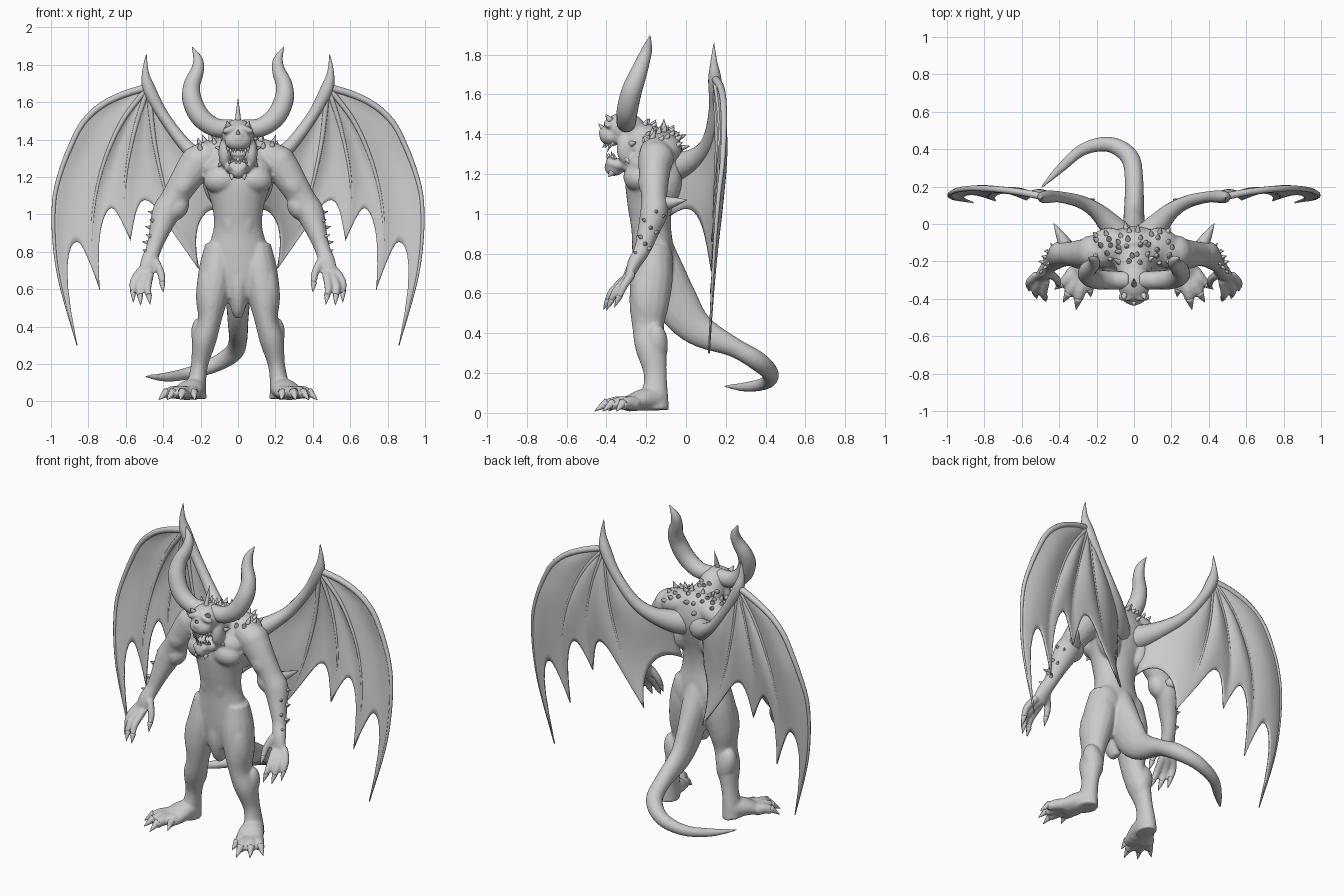
import bpy, bmesh, math, random
from mathutils import Vector, Matrix
from mathutils.bvhtree import BVHTree

random.seed(4)
SIDES = (1, -1)


def spline(pts, n=5):
    """Catmull-Rom through points of any dimension."""
    out = []
    for i in range(len(pts) - 1):
        a, b, c, d = (pts[max(0, min(len(pts) - 1, i + k))] for k in (-1, 0, 1, 2))
        for j in range(n):
            t = j / n
            out.append([0.5 * (2*q + (r-p)*t + (2*p-5*q+4*r-s)*t*t + (3*q-p-3*r+s)*t**3)
                        for p, q, r, s in zip(a, b, c, d)])
    return out + [list(pts[-1])]


def tube(bm, pts, side=1, seg=16, n=5):
    """Closed tube through (x, y, z, rx[, ry]) points; side=-1 mirrors the path."""
    pts = spline([(p[0]*side, *p[1:4], p[4] if len(p) > 4 else p[3]) for p in pts], n)
    loc = [Vector(p[:3]) for p in pts]
    u = Vector((1, 0, 0))
    rings = []
    for i, p in enumerate(pts):
        t = (loc[min(i+1, len(loc)-1)] - loc[max(i-1, 0)]).normalized()
        u = u - t * u.dot(t)
        if u.length < 0.05:
            u = t.orthogonal()
        u.normalize()
        v = t.cross(u)
        rings.append([bm.verts.new(loc[i] + u*math.cos(a)*max(p[3], .001) + v*math.sin(a)*max(p[4], .001))
                      for a in (2*math.pi*k/seg for k in range(seg))])
    for r, s in zip(rings, rings[1:]):
        for k in range(seg):
            bm.faces.new((r[k], r[(k+1) % seg], s[(k+1) % seg], s[k]))
    bm.faces.new(rings[0][::-1])
    bm.faces.new(rings[-1])


def ball(bm, c, r, side=1, tilt=0):
    m = (Matrix.Translation((c[0]*side, c[1], c[2])) @ Matrix.Rotation(tilt*side, 4, 'Y')
         @ Matrix.Diagonal((*r, 1)))
    bmesh.ops.create_uvsphere(bm, u_segments=20, v_segments=14, radius=1, matrix=m)


def spike(bm, base, tip, r, side=1):
    mid = [(a + b) / 2 for a, b in zip(base, tip)]
    tube(bm, [(*base, r), (*mid, r*.6), (*tip, .001)], side, 8, 2)


def finish(bm, name):
    me = bpy.data.meshes.new(name)
    bm.to_mesh(me)
    for p in me.polygons:
        p.use_smooth = True
    ob = bpy.data.objects.new(name, me)
    bpy.context.collection.objects.link(ob)
    return ob


body, claws, spikes, horns = (bmesh.new() for _ in range(4))

# Torso, neck, loin flap
tube(body, [(0, -.17, .55, .08, .08), (0, -.165, .68, .17, .1), (0, -.165, .8, .165, .105),
            (0, -.175, .93, .13, .1), (0, -.18, 1.05, .14, .115), (0, -.17, 1.17, .18, .135),
            (0, -.14, 1.28, .2, .13), (0, -.13, 1.36, .16, .1), (0, -.15, 1.41, .08, .05)], seg=28)
tube(body, [(0, -.12, 1.3, .12), (0, -.22, 1.36, .1), (0, -.3, 1.39, .08)])
tube(body, [(0, -.2, .8, .05), (0, -.2, .62, .055, .07), (0, -.18, .5, .04, .06), (0, -.17, .45, .02, .03)])
# Tail
tube(body, [(0, -.13, .88, .05), (0, -.1, .72, .075, .09), (0, -.045, .55, .065, .11), (0, .06, .42, .055, .085),
            (0, .24, .33, .05), (-.025, .36, .26, .05), (-.13, .425, .195, .042),
            (-.27, .4, .15, .033), (-.39, .3, .13, .025), (-.5, .19, .135, .006)])
# Head: skull, snout, open lower jaw
ball(body, (0, -.31, 1.43), (.09, .105, .08))
ball(body, (0, -.375, 1.39), (.072, .06, .05))
ball(body, (0, -.41, 1.41), (.03, .03, .025))
tube(body, [(0, -.25, 1.28, .07, .045), (0, -.33, 1.245, .068, .035), (0, -.4, 1.265, .045, .028)])
ball(body, (0, -.36, 1.23), (.045, .05, .04))

toes = [(.23, -.39), (.31, -.46), (.38, -.42), (.425, -.35)]
fingers = [((.52, -.27, .70), (.56, -.31, .64), (.56, -.36, .53)),
           ((.50, -.29, .68), (.528, -.35, .615), (.52, -.4, .515)),
           ((.47, -.30, .68), (.483, -.37, .61), (.47, -.415, .52)),
           ((.44, -.27, .75), (.41, -.30, .68), (.4, -.34, .585))]
for s in SIDES:
    # Face details
    ball(body, (.07, -.3, 1.33), (.035, .05, .08), s)
    ball(body, (.045, -.39, 1.455), (.045, .025, .018), s, .4)
    # Torso muscles
    ball(body, (.085, -.235, 1.185), (.1, .08, .075), s, .15)
    ball(body, (.06, -.22, 1.25), (.12, .075, .07), s, .15)
    ball(body, (.13, -.12, 1.33), (.12, .1, .075), s, .35)
    ball(body, (.12, -.09, 1.17), (.07, .07, .13), s, .2)
    ball(body, (.085, -.125, .76), (.09, .06, .12), s)
    ball(body, (.04, -.235, .98), (.05, .04, .13), s)
    # Arm
    tube(body, [(.14, -.15, 1.32, .08), (.22, -.155, 1.27, .092, .085), (.29, -.16, 1.17, .08, .075),
                (.345, -.16, 1.08, .072, .065), (.385, -.16, 1.01, .075, .07), (.42, -.19, .91, .055),
                (.45, -.22, .82, .042), (.475, -.26, .75, .045, .035), (.49, -.285, .685, .042, .022)], s)
    ball(body, (.225, -.15, 1.28), (.085, .09, .09), s, -.6)
    ball(body, (.29, -.185, 1.16), (.058, .055, .09), s, -.6)
    ball(body, (.325, -.165, 1.04), (.06, .06, .075), s, -.5)
    for f in fingers:
        tube(body, [(*f[0], .023), (*f[1], .021), (*[a*.4 + b*.6 for a, b in zip(f[1], f[2])], .016)], s, 10)
        spike(claws, [a*.55 + b*.45 for a, b in zip(f[1], f[2])], f[2], .017, s)
    # Leg and foot
    tube(body, [(.1, -.165, .84, .075, .08), (.115, -.17, .7, .095, .105), (.14, -.185, .55, .085, .1),
                (.152, -.19, .43, .062, .08), (.18, -.175, .33, .065, .08), (.205, -.155, .2, .046, .058),
                (.22, -.155, .1, .05, .065), (.225, -.155, .015, .058, .07)], s)
    ball(body, (.165, -.195, .6), (.058, .08, .16), s, -.1)
    ball(body, (.188, -.15, .34), (.06, .06, .11), s, .2)
    tube(body, [(.22, -.14, .07, .055, .06), (.25, -.22, .065, .075, .055), (.285, -.3, .04, .085, .035)], s)
    for x, y in toes:
        k = Vector((.26, -.22, .05)).lerp(Vector((x, y, .05)), .55)
        e = Vector((.26, -.22, .04)).lerp(Vector((x, y, .035)), .8)
        tube(body, [(.26 + (x-.3)*.5, -.25, .045, .035), (*k, .034), (*e, .024)], s, 10)
        spike(claws, k.lerp(e, .7) + Vector((0, 0, .012)), (x, y, .008), .024, s)
    # Curled horn
    tube(horns, [(.03, -.3, 1.46, .048), (.12, -.3, 1.465, .05), (.2, -.295, 1.52, .053), (.245, -.275, 1.61, .052),
                 (.247, -.245, 1.69, .045), (.217, -.215, 1.77, .035), (.215, -.195, 1.83, .025), (.245, -.18, 1.895, .002)], s)
    # Elbow and forearm spikes, cheek and brow spikes, teeth
    spike(spikes, (.36, -.12, 1.05), (.43, .005, 1.07), .04, s)
    for i in range(9):
        t = i / 8
        b = Vector((.40, -.16, 1.0)).lerp(Vector((.465, -.23, .79)), t)
        d = Vector((math.cos(i*2.1)*.4 + .6, math.sin(i*2.1)*.6 + .2, .2)).normalized()
        spike(spikes, b + d*(.045 - .02*t), b + d*(.085 - .025*t), .013, s)
    for b, t in [((.08, -.3, 1.28), (.11, -.28, 1.25)), ((.085, -.28, 1.35), (.125, -.25, 1.36)),
                 ((.05, -.38, 1.47), (.06, -.405, 1.5)), ((.03, -.37, 1.21), (.035, -.39, 1.185))]:
        spike(spikes, b, t, .018, s)
    for i in range(4):
        x, y = .012 + .014*i, -.42 + .012*i
        spike(claws, (x, y + .02, 1.36), (x, y, 1.33 if i != 2 else 1.31), .009, s)
        spike(claws, (x*.8, y + .03, 1.275), (x*.8, y + .02, 1.305 if i != 2 else 1.315), .008, s)
spike(spikes, (0, -.33, 1.48), (0, -.29, 1.62), .018)
spike(spikes, (0, -.41, 1.42), (0, -.44, 1.455), .016)

# Bony spikes scattered over the upper back and shoulders
tree = BVHTree.FromBMesh(body)
for i in range(8):
    for j in range(6):
        x = (i - 3.5)*.055 + random.uniform(-.018, .018)
        y = -.2 + j*.037 + random.uniform(-.015, .015)
        hit, nor, *_ = tree.ray_cast(Vector((x, y, 2)), Vector((0, 0, -1)))
        if hit and hit.z > 1.15:
            d = (nor + Vector((0, .5, .1))).normalized()
            spike(spikes, hit - nor*.01, hit + d*random.uniform(.025, .05), .017)

# Fuse the body masses into one skin
skin = finish(body, "body")
rm = skin.modifiers.new("fuse", 'REMESH')
rm.mode, rm.voxel_size, rm.use_smooth_shade = 'VOXEL', .008, True
sm = skin.modifiers.new("relax", 'SMOOTH')
sm.factor, sm.iterations = .5, 8
finish(claws, "claws_and_teeth")
finish(spikes, "spikes")
finish(horns, "horns")

# Wings: finger bones from the wrist, scalloped membrane between them
W = (.48, .145, 1.68)
bones = [
    [W, (.57, .165, 1.66), (.68, .18, 1.605), (.785, .19, 1.55), (.85, .19, 1.45), (.93, .185, 1.28),
     (.985, .16, 1.05), (.965, .135, .7), (.86, .115, .3)],
    [W, (.63, .17, 1.48), (.74, .175, 1.2), (.78, .15, .9), (.74, .125, .6)],
    [W, (.56, .165, 1.42), (.605, .155, 1.13), (.575, .13, .86)],
    [W, (.44, .155, 1.35), (.35, .14, 1.0), (.21, .13, .71)],
    [W, (.4, .145, 1.53), (.29, .12, 1.38), (.17, .05, 1.28), (.11, -.02, 1.18), (.08, -.08, .99)]]
depths = [.29, .3, .33, .16]


def sampler(pts):
    p = [Vector(q) for q in spline(pts, 12)]
    acc = [0]
    for a, b in zip(p, p[1:]):
        acc.append(acc[-1] + (b - a).length)

    def at(t):
        d = t * acc[-1]
        for i in range(len(p) - 1):
            if d <= acc[i+1]:
                return p[i].lerp(p[i+1], (d - acc[i]) / (acc[i+1] - acc[i]))
        return p[-1].copy()
    return at


mem, bone = bmesh.new(), bmesh.new()
curves = [sampler(b) for b in bones]
NU, NV = 24, 12
for A, B, dep in zip(curves, curves[1:], depths):
    grid = []
    for j in range(NV + 1):
        v = j / NV
        s = 1 - dep * (1 - abs(2*v - 1)**2.2)
        grid.append([mem.verts.new(A(u*s/NU).lerp(B(u*s/NU), v)
                     + Vector((0, .022*math.sin(math.pi*v)*math.sin(math.pi*u/NU*.8), 0))) for u in range(NU + 1)])
    for a, b in zip(grid, grid[1:]):
        for u in range(NU):
            mem.faces.new((a[u], a[u+1], b[u+1], b[u]))
bmesh.ops.remove_doubles(mem, verts=mem.verts, dist=.0005)
bmesh.ops.recalc_face_normals(mem, faces=mem.faces)
for c, r in zip(curves[:4], (.02, .015, .014, .015)):
    tube(bone, [(*c(i/12), r*(1 - .85*i/12)) for i in range(13)], 1, 10, 3)
# Wing arm with the thumb spike on top
tube(bone, [(.06, -.08, 1.23, .08), (.12, -.01, 1.25, .065), (.2, .07, 1.3, .045), (.29, .12, 1.38, .034), (.4, .145, 1.53, .03),
            (.475, .145, 1.67, .034), (.495, .14, 1.76, .018), (.49, .14, 1.855, .002)], 1, 14)
for ob, thick in ((finish(mem, "wing_membranes"), .01), (finish(bone, "wing_bones"), 0)):
    if thick:
        so = ob.modifiers.new("thickness", 'SOLIDIFY')
        so.thickness, so.offset = thick, 0
    ob.modifiers.new("other_side", 'MIRROR').use_clip = False
